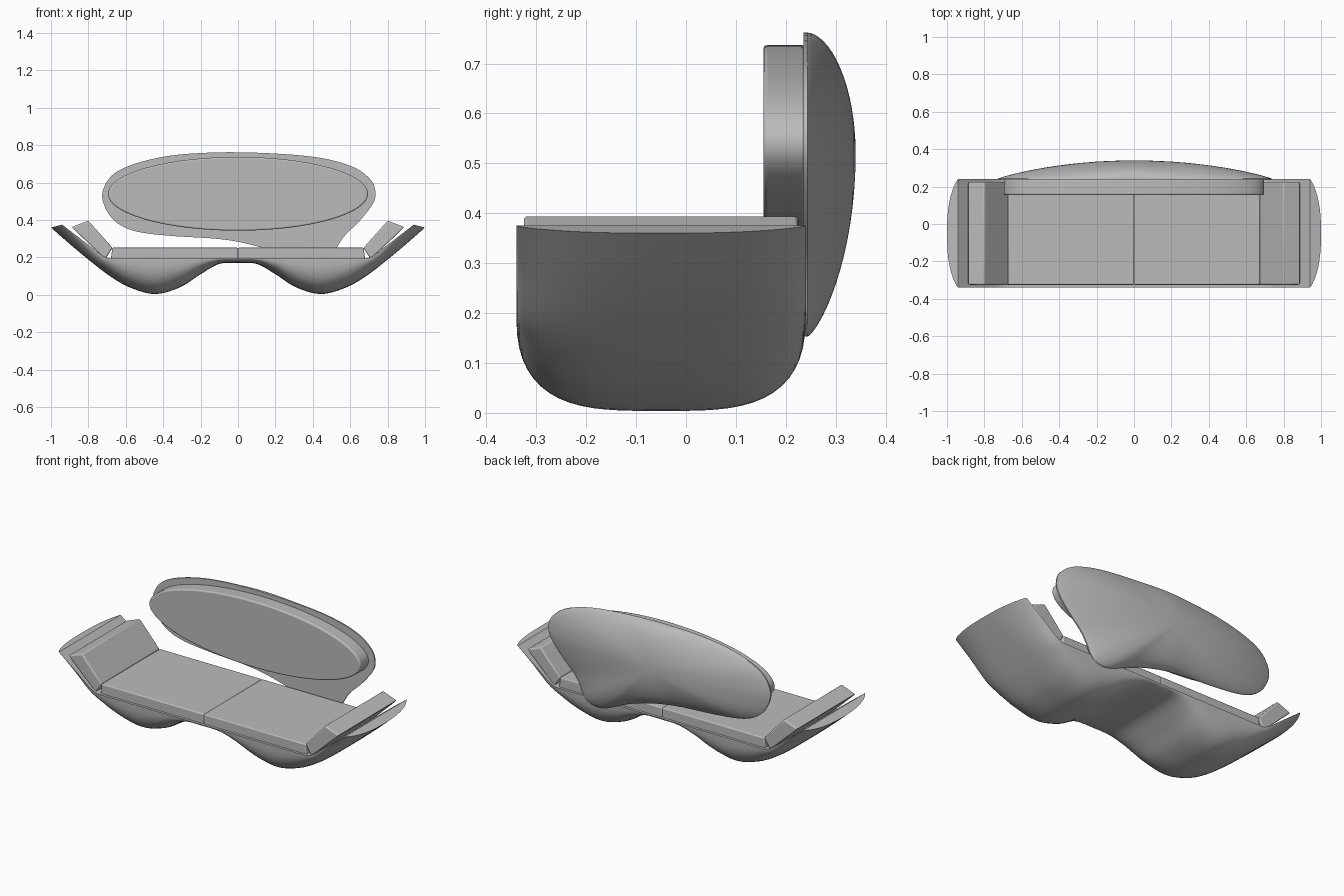
import bpy, bmesh, math
from mathutils import Vector

if "Cube" in bpy.data.objects:
    bpy.data.objects.remove(bpy.data.objects["Cube"])

grey = bpy.data.materials.new("soft_grey")
grey.diffuse_color = (0.5, 0.5, 0.5, 1)
grey.use_nodes = True
grey.node_tree.nodes["Principled BSDF"].inputs["Base Color"].default_value = grey.diffuse_color


def make(name, verts, faces, bevel=0.0, angle=35):
    me = bpy.data.meshes.new(name)
    bm = bmesh.new()
    vs = [bm.verts.new(v) for v in verts]
    for f in faces:
        bm.faces.new([vs[i] for i in f])
    bmesh.ops.recalc_face_normals(bm, faces=bm.faces)
    bm.to_mesh(me)
    bm.free()
    ob = bpy.data.objects.new(name, me)
    bpy.context.collection.objects.link(ob)
    me.materials.append(grey)
    if bevel:
        m = ob.modifiers.new("soft_edges", "BEVEL")
        m.width, m.segments, m.limit_method = bevel, 3, "ANGLE"
        m.angle_limit = math.radians(40)
    bpy.ops.object.select_all(action="DESELECT")
    ob.select_set(True)
    bpy.context.view_layer.objects.active = ob
    bpy.ops.object.shade_smooth_by_angle(angle=math.radians(angle))
    return ob


def spline(pts, steps, closed=False):
    """Catmull-Rom curve through the points."""
    n, out = len(pts), []
    pick = (lambda i: pts[i % n]) if closed else (lambda i: pts[max(0, min(n - 1, i))])
    for i in range(n if closed else n - 1):
        a, b, c, d = (Vector(pick(i + k)) for k in (-1, 0, 1, 2))
        for s in range(steps):
            t = s / steps
            out.append(0.5 * (2 * b + (c - a) * t + (2 * a - 5 * b + 4 * c - d) * t * t
                              + (3 * b - a - 3 * c + d) * t ** 3))
    if not closed:
        out.append(Vector(pts[-1]))
    return out


def prism(name, outline, y0, y1, bevel, angle=35):
    """Extrude an (x, z) outline along y."""
    n = len(outline)
    verts = [(x, y, z) for y in (y0, y1) for x, z in outline]
    faces = [list(range(n)), list(range(n, 2 * n))]
    faces += [(i, (i + 1) % n, n + (i + 1) % n, n + i) for i in range(n)]
    return make(name, verts, faces, bevel, angle)


# base shell: inner line and bulging outer line, both (x, z), for the right half
inner = [(0, .195), (.1, .195), (.2, .195), (.31, .195), (.445, .195),
         (.56, .195), (.645, .195), (.715, .205), (.825, .287), (.94, .375)]
outer = [(0, .17), (.1, .165), (.2, .11), (.31, .04), (.445, .004),
         (.58, .04), (.685, .10), (.79, .18), (.9, .272), (1, .36)]
mirror = lambda p: [(-x, z) for x, z in p[:0:-1]] + p
top, low = spline(mirror(inner), 5), spline(mirror(outer), 5)
ROWS = 32
verts, faces = [], []
for a, b in zip(top, low):
    e = max(0, min(1, (abs(a.x) - .7) / .24))
    for j in range(ROWS + 1):
        v = -math.cos(math.pi * j / ROWS)
        f = max(0, 1 - abs(v) ** (3.5 - e)) ** (.4 + .4 * e)
        if j in (0, ROWS):                       # sharp upper edge
            f = 0
        p = a.lerp(b, f)
        verts.append((p.x, -.05 + .29 * v, p.y))
R = ROWS + 1
for i in range(len(top) - 1):
    k = i * R
    faces += [(k + j, k + j + 1, k + R + j + 1, k + R + j) for j in range(ROWS)]
    faces.append((k, k + ROWS, k + R + ROWS, k + R))
faces += [list(range(R)), list(range(len(verts) - R, len(verts)))]
make("base_shell", verts, faces, angle=40)

# seat and arm cushions
for s, side in ((-1, "left"), (1, "right")):
    prism("seat_cushion_" + side, [(0, .185), (s * .68, .185), (s * .672, .252), (0, .252)],
          -.325, .225, .006)
    prism("arm_cushion_" + side,
          [(s * .71, .19), (s * .67, .25), (s * .8, .396), (s * .89, .362)],
          -.325, .225, .008)

# oval back cushion
oval = [(.695 * math.cos(t), .54 + .197 * math.sin(t))
        for t in (2 * math.pi * i / 96 for i in range(96))]
prism("back_cushion", oval, .155, .24, .008)

# domed back shell with one dropped foot
outline = spline([(.01, .762), (-.31, .75), (-.52, .71), (-.66, .65), (-.72, .565),
                  (-.718, .485), (-.66, .395), (-.55, .34), (-.36, .315), (-.12, .30),
                  (.04, .275), (.2, .228), (.34, .168), (.42, .153), (.49, .18),
                  (.53, .255), (.57, .315), (.65, .395), (.72, .485), (.735, .55),
                  (.705, .62), (.6, .69), (.385, .74)], 5, True)
n, c = len(outline), Vector((0, .52))
radii = [math.sin(math.pi / 2 * i / 16) for i in range(16, 0, -1)]
verts, faces = [(p.x, .235, p.y) for p in outline], [list(range(n))]
for r in radii:
    for p in outline:
        d = p - c
        k = .55 + .35 * (d.x / d.length) ** 2
        q = c + d * r
        verts.append((q.x, .243 + .097 * max(0, 1 - r * r) ** k, q.y))
for g in range(len(radii)):
    faces += [(g * n + i, g * n + (i + 1) % n, (g + 1) * n + (i + 1) % n, (g + 1) * n + i)
              for i in range(n)]
verts.append((0, .34, .52))
g = len(radii) * n
faces += [(g + i, g + (i + 1) % n, len(verts) - 1) for i in range(n)]
make("back_shell", verts, faces, angle=45)
